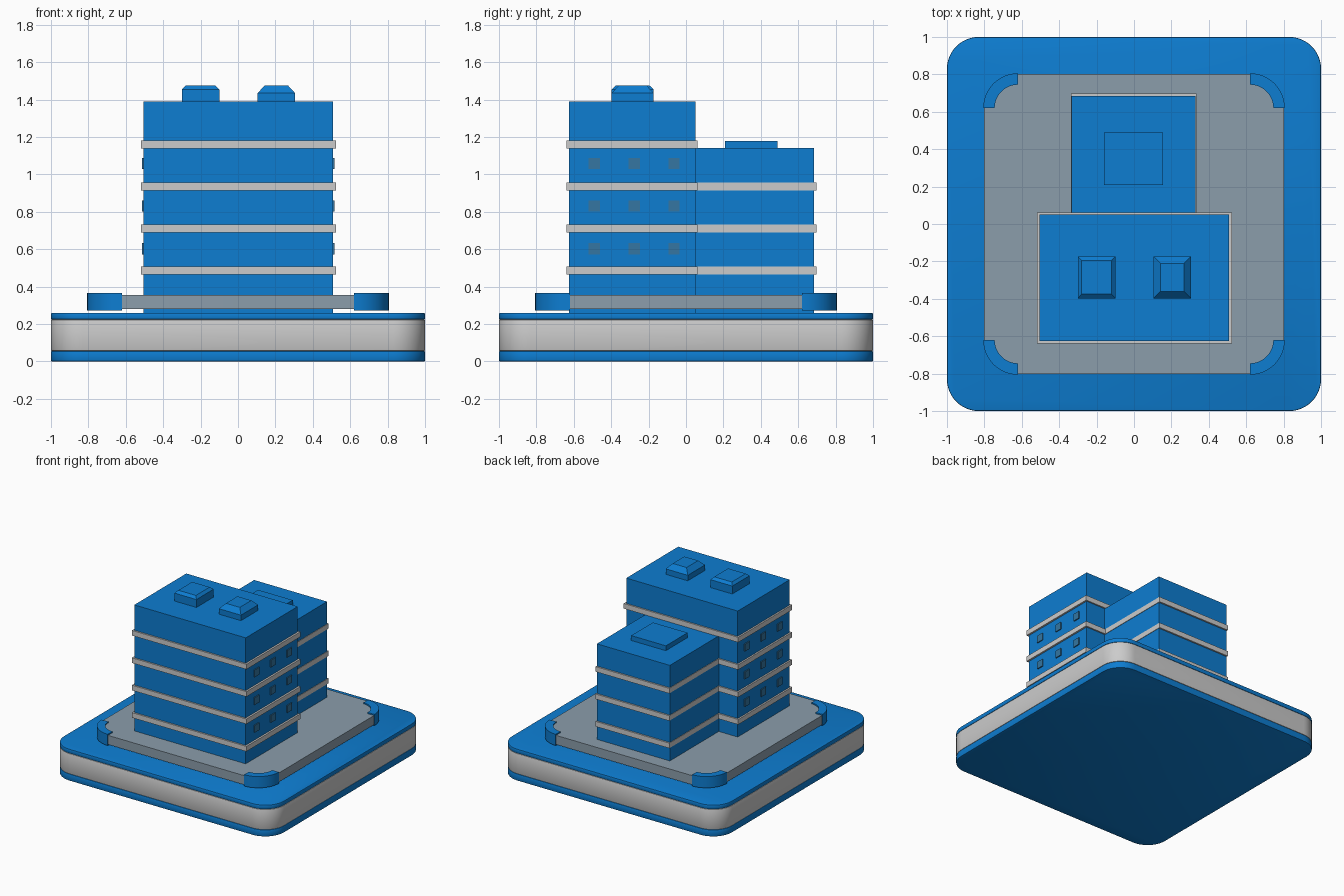
import bpy, bmesh, math

if "Cube" in bpy.data.objects:
    bpy.data.objects.remove(bpy.data.objects["Cube"])


def material(name, rgb):
    m = bpy.data.materials.new(name)
    m.diffuse_color = (*rgb, 1)
    m.use_nodes = True
    m.node_tree.nodes["Principled BSDF"].inputs["Base Color"].default_value = m.diffuse_color
    return m


BLUE = material("blue", (0.004, 0.205, 0.64))
GREY = material("light grey", (0.60, 0.60, 0.60))
SLATE = material("slate grey", (0.26, 0.34, 0.41))
GLASS = material("window blue grey", (0.035, 0.18, 0.36))


def finish(bm, name, mat, smooth=False):
    bmesh.ops.recalc_face_normals(bm, faces=bm.faces)
    me = bpy.data.meshes.new(name)
    bm.to_mesh(me)
    bm.free()
    me.materials.append(mat)
    ob = bpy.data.objects.new(name, me)
    bpy.context.collection.objects.link(ob)
    if smooth:
        bpy.ops.object.select_all(action='DESELECT')
        bpy.context.view_layer.objects.active = ob
        ob.select_set(True)
        bpy.ops.object.shade_smooth_by_angle(angle=math.radians(35))
    return ob


def prism(name, pts, z0, z1, mat, smooth=False, edge=0):
    """Extrude an outline; edge rounds the upper and lower rims."""
    bm = bmesh.new()
    f = bm.faces.new([bm.verts.new((x, y, z0)) for x, y in pts])
    r = bmesh.ops.extrude_face_region(bm, geom=[f])
    for v in r["geom"]:
        if isinstance(v, bmesh.types.BMVert):
            v.co.z = z1
    if edge:
        rims = [e for e in bm.edges if abs(e.verts[0].co.z - e.verts[1].co.z) < 1e-6]
        bmesh.ops.bevel(bm, geom=rims, offset=edge, segments=2, profile=0.5, affect='EDGES')
    return finish(bm, name, mat, smooth)


def box(name, x0, x1, y0, y1, z0, z1, mat):
    return prism(name, [(x0, y0), (x1, y0), (x1, y1), (x0, y1)], z0, z1, mat)


def arc(cx, cy, r, a0, n=12):
    return [(cx + r * math.cos(a0 + i * math.pi / 2 / n),
             cy + r * math.sin(a0 + i * math.pi / 2 / n)) for i in range(n + 1)]


def rounded_square(half, r):
    c, pts = half - r, []
    for k, (sx, sy) in enumerate(((1, 1), (-1, 1), (-1, -1), (1, -1))):
        pts += arc(sx * c, sy * c, r, k * math.pi / 2)
    return pts


# layered rounded base
outline = rounded_square(1.0, 0.17)
prism("base_bottom_layer", outline, 0, 0.056, BLUE, True, 0.006)
prism("base_middle_layer", outline, 0.056, 0.224, GREY, True, 0.005)
prism("base_top_layer", outline, 0.224, 0.26, BLUE, True, 0.006)

# paved plinth and its four corner kerbs
prism("plinth", rounded_square(0.802, 0.182), 0.28, 0.355, SLATE, True)
for k, (sx, sy) in enumerate(((1, 1), (-1, 1), (-1, -1), (1, -1))):
    a = k * math.pi / 2
    ring = arc(sx * 0.62, sy * 0.62, 0.186, a) + arc(sx * 0.62, sy * 0.62, 0.125, a)[::-1]
    prism(f"corner_kerb_{k + 1}", ring, 0.272, 0.365, BLUE, True)

# the two blocks
box("front_block", -0.505, 0.508, -0.625, 0.05, 0.255, 1.39, BLUE)
box("rear_block", -0.333, 0.33, 0.03, 0.685, 0.255, 1.14, BLUE)

# floor bands
for i in range(4):
    z = 0.465 + 0.225 * i
    box(f"front_band_{i + 1}", -0.518, 0.523, -0.638, 0.062, z, z + 0.042, GREY)
    if i < 3:
        box(f"rear_band_{i + 1}", -0.337, 0.334, 0.04, 0.698, z, z + 0.042, GREY)

# side windows
for side, x in (("left", -0.509), ("right", 0.5115)):
    for row in range(3):
        for col in range(3):
            y, z = -0.49 + 0.213 * col, 0.603 + 0.2275 * row
            box(f"{side}_window_{row + 1}_{col + 1}", x - 0.0045, x + 0.0045,
                y - 0.03, y + 0.03, z - 0.03, z + 0.03, GLASS)


# roof housings with chamfered tops
def housing(name, x0, x1, y0, y1, z0, zc, z1, inx, iny):
    bm = bmesh.new()
    loops = [[bm.verts.new((x, y, z)) for x, y in
              ((x0 + a, y0 + b), (x1 - a, y0 + b), (x1 - a, y1 - b), (x0 + a, y1 - b))]
             for z, a, b in ((z0, 0, 0), (zc, 0, 0), (z1, inx, iny))]
    bm.faces.new(loops[0])
    bm.faces.new(loops[2])
    for lo, hi in zip(loops, loops[1:]):
        for i in range(4):
            j = (i + 1) % 4
            bm.faces.new((lo[i], lo[j], hi[j], hi[i]))
    finish(bm, name, BLUE)


housing("roof_housing_left", -0.30, -0.10, -0.397, -0.173, 1.385, 1.455, 1.475, 0.02, 0.022)
housing("roof_housing_right", 0.105, 0.305, -0.397, -0.173, 1.385, 1.435, 1.475, 0.037, 0.037)
box("rear_roof_hatch", -0.16, 0.155, 0.208, 0.49, 1.135, 1.18, BLUE)
